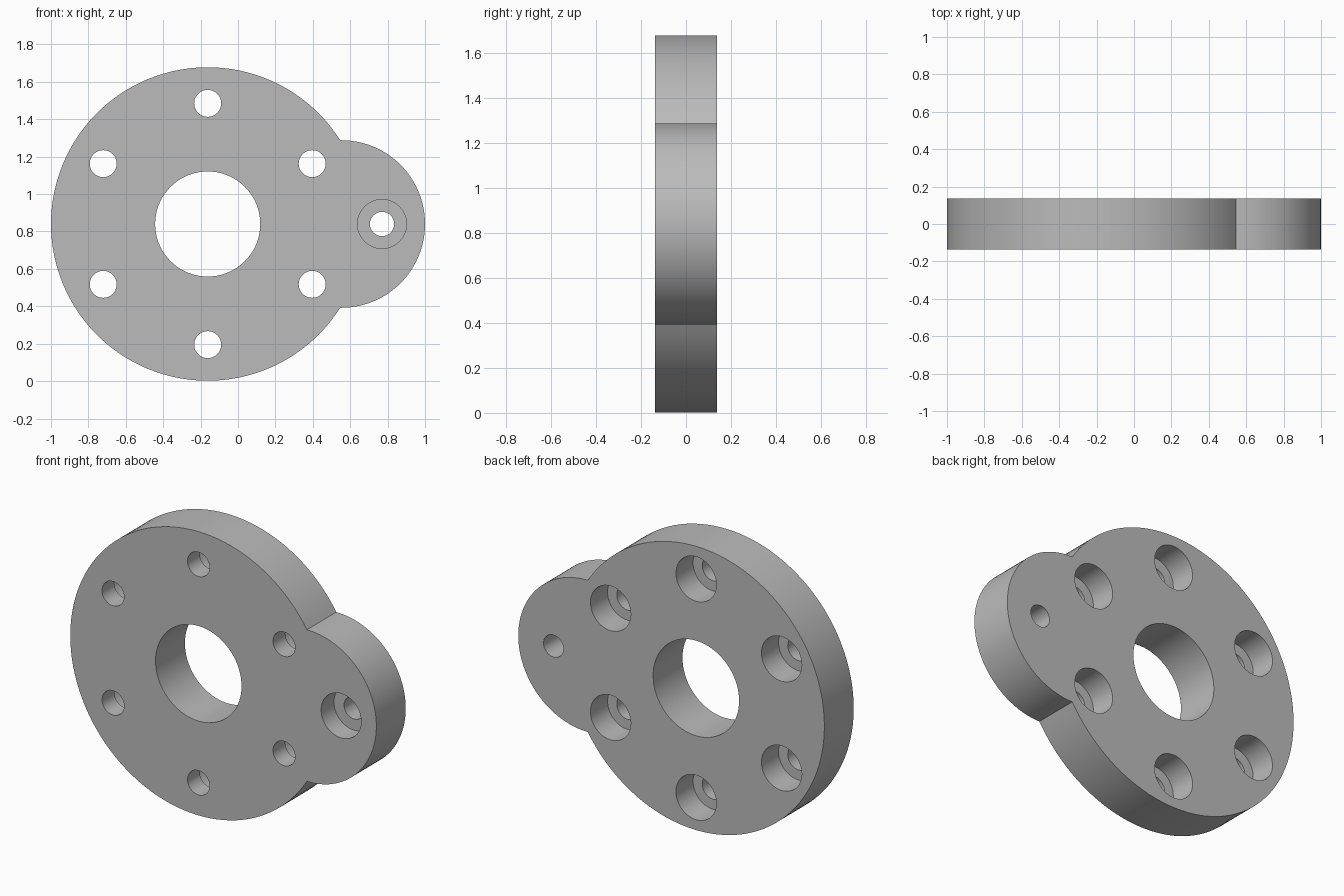
import bpy, bmesh, math

if "Cube" in bpy.data.objects:
    bpy.data.objects.remove(bpy.data.objects["Cube"])

HALF = 0.137                    # half thickness along y
CX, CZ, R = -0.162, 0.84, 0.838  # main disc
LX, LR = 0.552, 0.448            # side lobe
SEG = 96

grey = bpy.data.materials.new("plain_grey")
grey.diffuse_color = (0.5, 0.5, 0.5, 1)
grey.use_nodes = True
grey.node_tree.nodes["Principled BSDF"].inputs["Base Color"].default_value = grey.diffuse_color


def prism(name, pts, y0, y1):
    """Extrude an x-z outline from y0 to y1."""
    bm = bmesh.new()
    face = bm.faces.new([bm.verts.new((x, y0, z)) for x, z in pts])
    ext = bmesh.ops.extrude_face_region(bm, geom=[face])
    moved = [v for v in ext["geom"] if isinstance(v, bmesh.types.BMVert)]
    bmesh.ops.translate(bm, verts=moved, vec=(0, y1 - y0, 0))
    bmesh.ops.recalc_face_normals(bm, faces=bm.faces)
    mesh = bpy.data.meshes.new(name)
    bm.to_mesh(mesh)
    bm.free()
    obj = bpy.data.objects.new(name, mesh)
    bpy.context.collection.objects.link(obj)
    mesh.materials.append(grey)
    return obj


def arc(x, z, r, a0, a1, n):
    return [(x + r * math.cos(a0 + (a1 - a0) * i / n),
             z + r * math.sin(a0 + (a1 - a0) * i / n)) for i in range(n + 1)]


# Plate outline: large disc arc joined to the side lobe arc
d = LX - CX
px = (d * d + R * R - LR * LR) / (2 * d)
pz = math.sqrt(R * R - px * px)
a = math.atan2(pz, px)
b = math.atan2(pz, px - d)
outline = arc(CX, CZ, R, a, 2 * math.pi - a, SEG)
outline += arc(LX, CZ, LR, -b, b, SEG // 2)[1:-1]
plate = prism("flange_plate", outline, -HALF, HALF)


def drill(name, x, z, r, y0=-0.3, y1=0.3, n=48):
    cutter = prism(name, arc(x, z, r, 0, 2 * math.pi, n)[:-1], y0, y1)
    cutter.hide_render = True
    mod = plate.modifiers.new(name, "BOOLEAN")
    mod.operation = "DIFFERENCE"
    mod.solver = "EXACT"
    mod.object = cutter
    bpy.context.view_layer.objects.active = plate
    bpy.ops.object.modifier_apply(modifier=name)
    bpy.data.objects.remove(cutter, do_unlink=True)


# Central bore
drill("centre_bore", CX, CZ, 0.281, n=72)

# Six bolt holes, counterbored from the back
for i in range(6):
    t = math.radians(30 + 60 * i)
    x, z = CX + 0.645 * math.cos(t), CZ + 0.645 * math.sin(t)
    drill("bolt_hole", x, z, 0.072)
    drill("bolt_counterbore", x, z, 0.132, y0=HALF - 0.16)

# Lobe hole, counterbored from the front
drill("lobe_hole", 0.77, CZ, 0.065)
drill("lobe_counterbore", 0.77, CZ, 0.131, y1=-HALF + 0.12)

# Smooth round walls, sharp rims
bpy.ops.object.select_all(action="DESELECT")
plate.select_set(True)
bpy.context.view_layer.objects.active = plate
bpy.ops.object.shade_smooth_by_angle(angle=math.radians(30))
